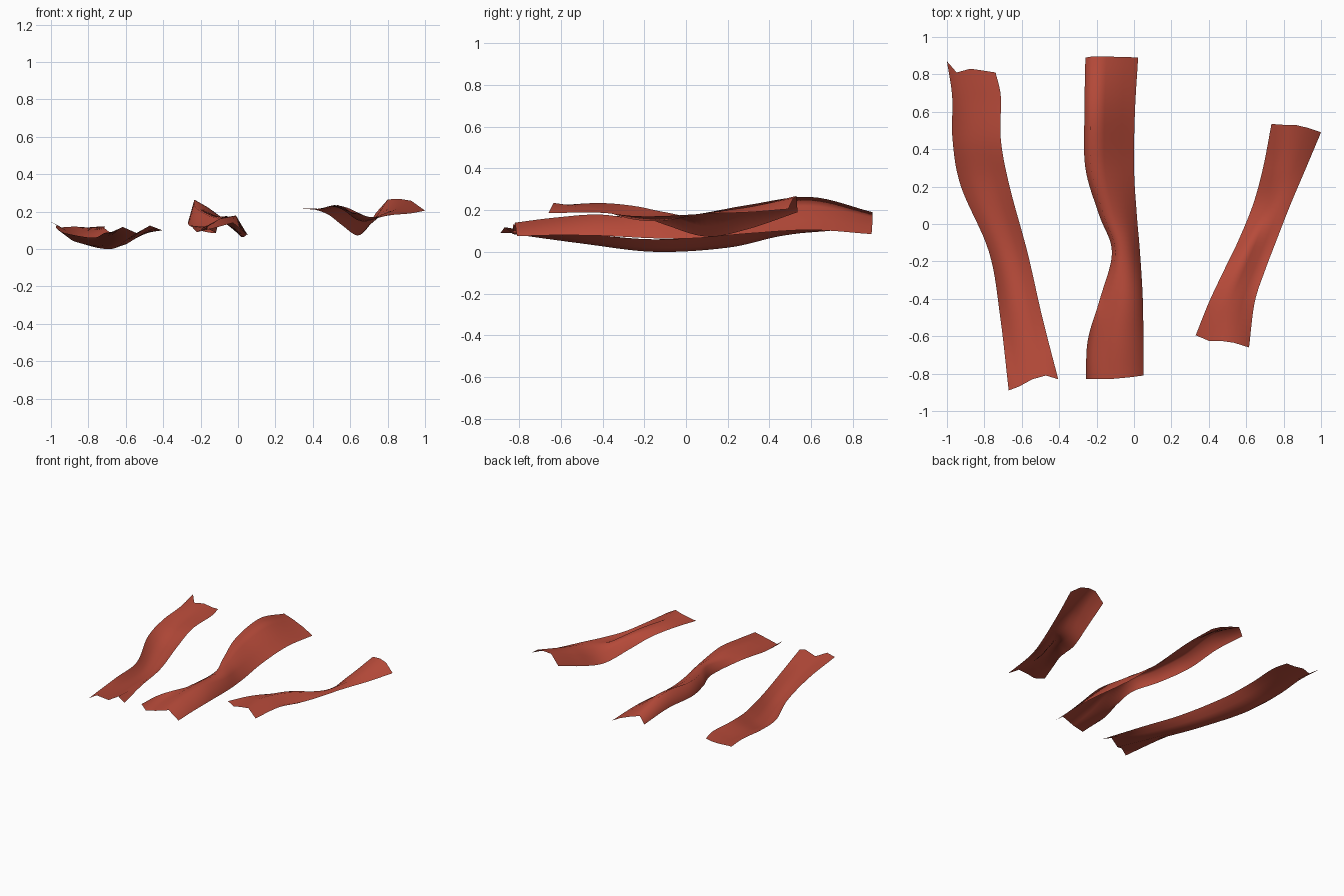
import bpy

mat = bpy.data.materials.new("cured_red")
mat.diffuse_color = (0.48, 0.07, 0.042, 1.0)


def spline(a, b, c, d, t):
    """Catmull-Rom value between b and c."""
    return 0.5 * (2*b + (c-a)*t + (2*a-5*b+4*c-d)*t*t + (3*b-a-3*c+d)*t**3)


def ribbon(name, cols, stations, far_y, near_y, steps=8):
    """Wavy sheet lofted along y. Station: y, left x, right x, heights across."""
    rows = []
    for y, xl, xr, zs in stations:
        rows.append([(xl + (xr-xl)*u, y, z) for u, z in zip(cols, zs)])
    # uneven cut ends
    rows[0] = [(p[0], y, p[2]) for p, y in zip(rows[0], far_y)]
    rows[-1] = [(p[0], y, p[2]) for p, y in zip(rows[-1], near_y)]

    def mirror_end(e, n):
        return [tuple(2*a - b for a, b in zip(p, q)) for p, q in zip(e, n)]

    ext = [mirror_end(rows[0], rows[1])] + rows + [mirror_end(rows[-1], rows[-2])]
    fine = []
    for i in range(1, len(ext) - 2):
        for s in range(steps):
            fine.append([tuple(spline(*k, s/steps) for k in zip(*ps))
                         for ps in zip(*ext[i-1:i+3])])
    fine.append(rows[-1])
    n = len(cols)
    verts = [p for r in fine for p in r]
    faces = [(i*n+j, (i+1)*n+j, (i+1)*n+j+1, i*n+j+1)
             for i in range(len(fine)-1) for j in range(n-1)]
    me = bpy.data.meshes.new(name)
    me.from_pydata(verts, [], faces)
    me.materials.append(mat)
    for p in me.polygons:
        p.use_smooth = True
    ob = bpy.data.objects.new(name, me)
    bpy.context.collection.objects.link(ob)


# left strip: sagging trough in the middle
ribbon("left_strip", (0, .2, .48, .75, 1), [
    (.82, -1.0, -.74, (.145, .115, .12, .115, .12)),
    (.68, -.972, -.712, (.13, .10, .105, .11, .12)),
    (.45, -.97, -.712, (.11, .08, .075, .09, .11)),
    (.2, -.925, -.665, (.085, .04, .02, .04, .08)),
    (-.15, -.775, -.57, (.06, .015, 0, .02, .06)),
    (-.5, -.715, -.49, (.085, .06, .04, .06, .085)),
    (-.85, -.67, -.405, (.09, .118, .085, .125, .10)),
], (.87, .81, .83, .82, .81), (-.89, -.87, -.83, -.81, -.83))

# middle strip: crest along its left, pinched near the centre
ribbon("middle_strip", (0, .12, .4, .75, 1), [
    (.89, -.26, .022, (.13, .19, .165, .125, .085)),
    (.6, -.265, .005, (.15, .263, .22, .15, .105)),
    (.3, -.26, 0, (.125, .225, .195, .135, .088)),
    (.05, -.187, .015, (.095, .18, .175, .13, .066)),
    (-.15, -.118, .032, (.085, .16, .175, .14, .065)),
    (-.4, -.182, .047, (.115, .13, .165, .178, .077)),
    (-.62, -.247, .05, (.125, .1, .14, .165, .08)),
    (-.83, -.257, .05, (.13, .09, .11, .14, .075)),
], (.89, .895, .895, .893, .89), (-.83, -.83, -.83, -.82, -.81))

# right strip: arched far end, low left edge, fold near the front
ribbon("right_strip", (0, .25, .48, .72, 1), [
    (.52, .735, 1.0, (.19, .265, .268, .258, .205)),
    (.3, .69, .92, (.11, .185, .212, .215, .19)),
    (.1, .635, .835, (.073, .12, .16, .188, .183)),
    (-.1, .553, .757, (.13, .185, .19, .15, .172)),
    (-.25, .48, .7, (.185, .212, .22, .155, .172)),
    (-.42, .4, .645, (.213, .215, .234, .20, .188)),
    (-.63, .33, .615, (.22, .21, .222, .235, .186)),
], (.535, .53, .53, .515, .49), (-.595, -.625, -.625, -.635, -.66))
